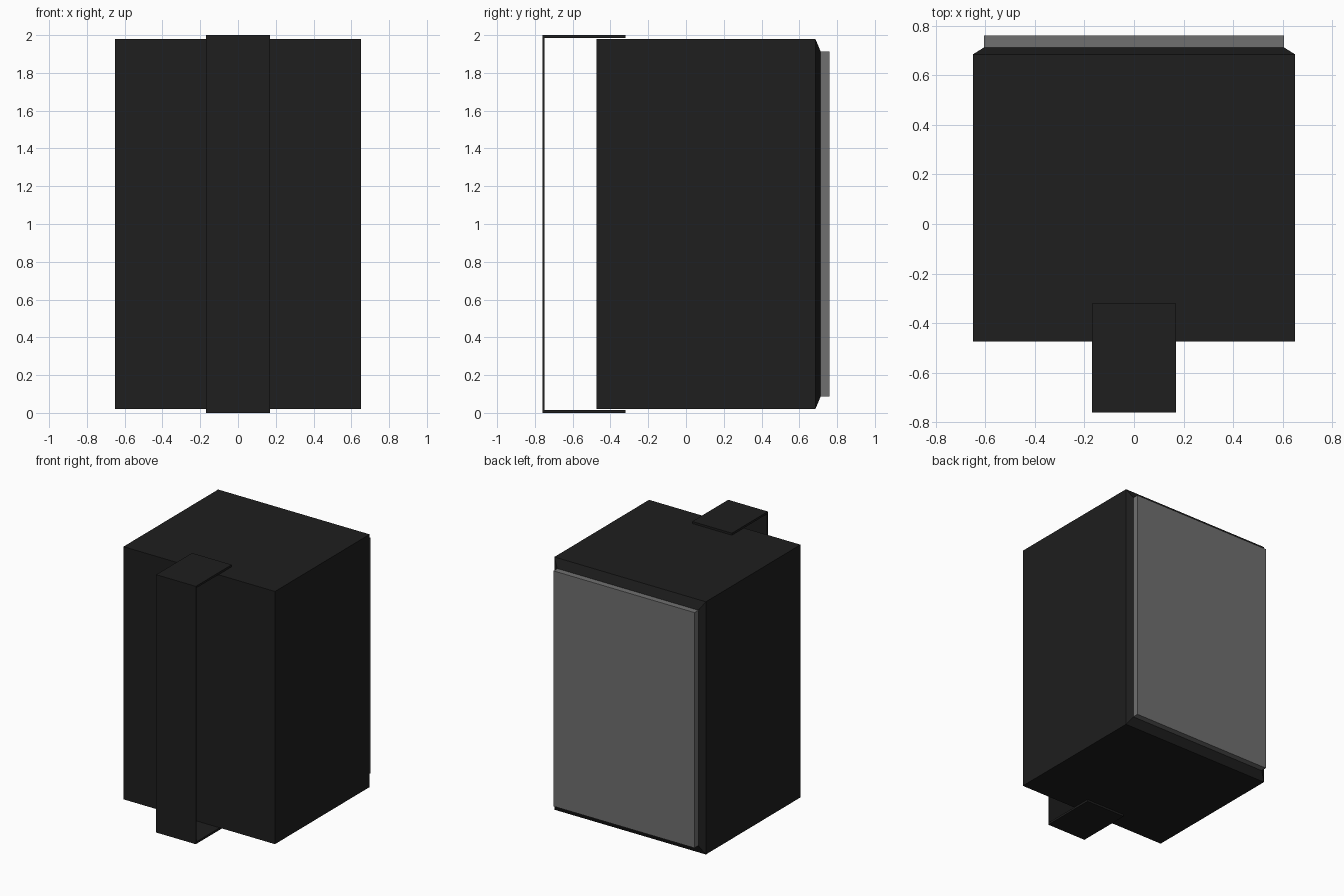
import bpy, bmesh

if "Cube" in bpy.data.objects:
    bpy.data.objects.remove(bpy.data.objects["Cube"])


def material(name, shade):
    mat = bpy.data.materials.new(name)
    mat.diffuse_color = (shade, shade, shade, 1)
    mat.use_nodes = True
    mat.node_tree.nodes["Principled BSDF"].inputs["Base Color"].default_value = mat.diffuse_color
    return mat


def finish(name, bm, mat):
    bmesh.ops.recalc_face_normals(bm, faces=bm.faces)
    mesh = bpy.data.meshes.new(name)
    bm.to_mesh(mesh)
    bm.free()
    mesh.materials.append(mat)
    obj = bpy.data.objects.new(name, mesh)
    bpy.context.collection.objects.link(obj)
    return obj


def box(bm, lo, hi):
    made = bmesh.ops.create_cube(bm, size=1)["verts"]
    for v in made:
        v.co = [h if c > 0 else l for c, l, h in zip(v.co, lo, hi)]


black = material("black_plastic", 0.013)
grey = material("grey_screen", 0.16)

# Cabinet body, with its back face extruded and tapered inwards
bm = bmesh.new()
box(bm, (-0.65, -0.475, 0.02), (0.65, 0.685, 1.98))
back = max(bm.faces, key=lambda f: f.calc_center_median().y)
ring = bmesh.ops.extrude_discrete_faces(bm, faces=[back])["faces"][0]
for v in ring.verts:
    v.co.x *= 0.605 / 0.65
    v.co.y = 0.713
    v.co.z = 1 + (v.co.z - 1) * 0.913 / 0.98
finish("cabinet_body", bm, black)

# Grey panel on the back
bm = bmesh.new()
box(bm, (-0.605, 0.713, 0.087), (0.605, 0.76, 1.913))
finish("grey_panel", bm, grey)

# Thin C-shaped mounting bracket: side profile extruded across x
w, t, front, tip = 0.17, 0.016, -0.76, -0.32
inner = front + 0.01
profile = [(front, 0), (tip, 0), (tip, t), (inner, t),
           (inner, 2 - t), (tip, 2 - t), (tip, 2), (front, 2)]
bm = bmesh.new()
face = bm.faces.new([bm.verts.new((-w, y, z)) for y, z in profile])
extruded = bmesh.ops.extrude_face_region(bm, geom=[face])["geom"]
bmesh.ops.translate(bm, vec=(2 * w, 0, 0),
                    verts=[g for g in extruded if isinstance(g, bmesh.types.BMVert)])
finish("mounting_bracket", bm, black)
